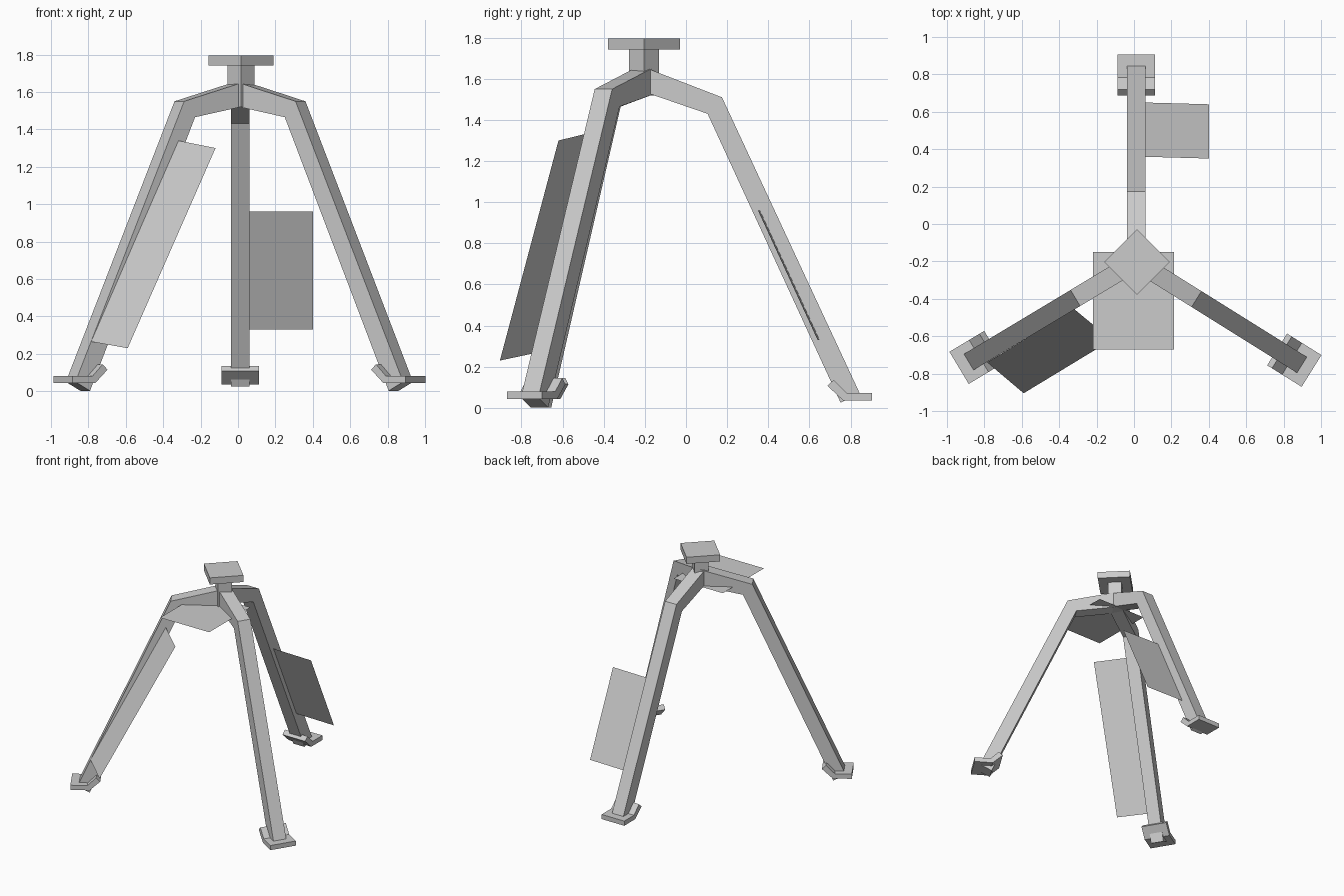
import bpy, bmesh, math
from mathutils import Vector, Matrix

if "Cube" in bpy.data.objects:
    bpy.data.objects.remove(bpy.data.objects["Cube"])

HUB = Vector((0.012, -0.2, 0))


def add_mesh(name, verts, faces, matrix=Matrix()):
    me = bpy.data.meshes.new(name)
    me.from_pydata([matrix @ Vector(v) for v in verts], [], faces)
    bm = bmesh.new()
    bm.from_mesh(me)
    bmesh.ops.recalc_face_normals(bm, faces=bm.faces)
    bm.to_mesh(me)
    bm.free()
    ob = bpy.data.objects.new(name, me)
    bpy.context.collection.objects.link(ob)
    return ob


def extrude_profile(name, profile, width, matrix):
    """Profile in (radius, z), extruded sideways and placed by the matrix."""
    n = len(profile)
    verts = [(r, s * width / 2, z) for s in (-1, 1) for r, z in profile]
    faces = [tuple(range(n)), tuple(range(n, 2 * n))]
    faces += [(i, (i + 1) % n, n + (i + 1) % n, n + i) for i in range(n)]
    return add_mesh(name, verts, faces, matrix)


def diamond(name, radius, z0, z1):
    ring = [(radius * math.cos(k * math.pi / 2), radius * math.sin(k * math.pi / 2)) for k in range(4)]
    verts = [(x, y, z) for z in (z0, z1) for x, y in ring]
    faces = [(0, 1, 2, 3), (4, 5, 6, 7)]
    faces += [(i, (i + 1) % 4, 4 + (i + 1) % 4, 4 + i) for i in range(4)]
    return add_mesh(name, verts, faces, Matrix.Translation(HUB + Vector((0.004, -0.004, 0))))


# Bent legs: an arm out from the hub, then a long sloping strut
back_profile = [(0.0, 1.655), (0.375, 1.51), (1.045, 0.07),
                (0.952, 0.025), (0.305, 1.43), (0.0, 1.535)]
front_profile = [(0.0, 1.655), (0.38, 1.55), (1.058, 0.05),
                 (0.967, 0.002), (0.312, 1.465), (0.0, 1.525)]
# Bent foot plate: flat outer half, inner half folded upwards
foot_profile = [(1.105, 0.04), (1.105, 0.077), (0.982, 0.077),
                (0.918, 0.141), (0.888, 0.112), (0.965, 0.04)]

legs = [("back", 90, back_profile, -0.005),
        ("left", 211, front_profile, 0.003),
        ("right", 328, front_profile, 0.003)]
for side, angle, profile, dz in legs:
    m = Matrix.Translation(HUB) @ Matrix.Rotation(math.radians(angle), 4, 'Z')
    extrude_profile(side + "_leg", profile, 0.10, m)
    extrude_profile(side + "_foot", foot_profile, 0.20, m @ Matrix.Translation((0, 0, dz)))

# Hub post and mounting plate
diamond("hub_post", 0.073, 1.52, 1.742)
diamond("top_plate", 0.175, 1.742, 1.795)


# Thin flat panels fixed to the legs and under the hub
def panel(name, corners):
    add_mesh(name, corners, [(0, 1, 2, 3)])


panel("back_panel", [(0.04, 0.36, 0.96), (0.40, 0.35, 0.96),
                     (0.40, 0.64, 0.33), (0.04, 0.65, 0.33)])
panel("left_panel", [(-0.32, -0.455, 1.34), (-0.12, -0.62, 1.30),
                     (-0.59, -0.905, 0.23), (-0.785, -0.74, 0.265)])
panel("hub_panel", [(-0.22, -0.67, 1.525), (0.215, -0.67, 1.525),
                    (0.215, -0.15, 1.525), (-0.22, -0.15, 1.525)])
